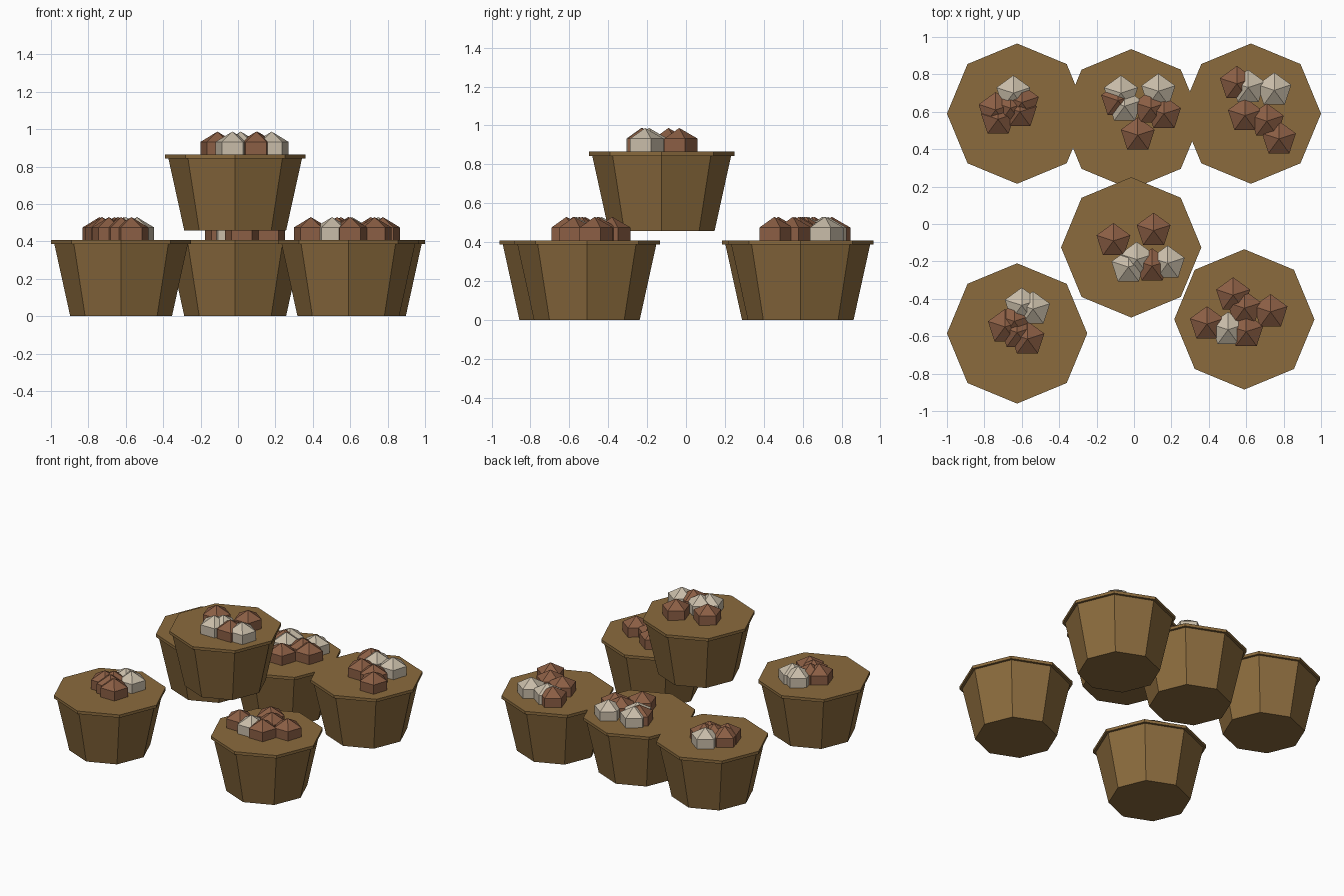
import bpy, bmesh
from math import radians, sin, cos, tau

if "Cube" in bpy.data.objects:
    bpy.data.objects.remove(bpy.data.objects["Cube"])


def material(name, rgb):
    m = bpy.data.materials.new(name)
    m.diffuse_color = (*rgb, 1)
    m.use_nodes = True
    m.node_tree.nodes["Principled BSDF"].inputs["Base Color"].default_value = m.diffuse_color
    return m


WOOD = material("wood", (0.258, 0.147, 0.047))
BROWN = material("brown_shell", (0.258, 0.112, 0.058))
PALE = material("pale_shell", (0.578, 0.503, 0.392))


def lathe(name, profile, sides, start, location, mat):
    """Flat-faced solid from (radius, z) rings; radius 0 makes a tip."""
    bm = bmesh.new()
    rings = []
    for r, z in profile:
        if r == 0:
            rings.append([bm.verts.new((0, 0, z))] * sides)
        else:
            rings.append([bm.verts.new((r * cos(start + tau * i / sides),
                                        r * sin(start + tau * i / sides), z))
                          for i in range(sides)])
    for low, high in zip(rings, rings[1:]):
        for i in range(sides):
            j = (i + 1) % sides
            corners = dict.fromkeys([low[i], low[j], high[j], high[i]])
            bm.faces.new(list(corners))
    if profile[0][0]:
        bm.faces.new(rings[0][::-1])
    if profile[-1][0]:
        bm.faces.new(rings[-1])
    bmesh.ops.recalc_face_normals(bm, faces=bm.faces)
    mesh = bpy.data.meshes.new(name)
    bm.to_mesh(mesh)
    bm.free()
    mesh.materials.append(mat)
    ob = bpy.data.objects.new(name, mesh)
    ob.location = location
    bpy.context.collection.objects.link(ob)
    return ob


# name, basket position, brown lump centres, pale lump centres (x, y)
BASKETS = [
    ("back_left", (-0.625, 0.59, 0),
     [(-0.74, 0.61), (-0.727, 0.56), (-0.61, 0.60), (-0.60, 0.65), (-0.66, 0.62)],
     [(-0.645, 0.70)]),
    ("back_middle", (-0.015, 0.56, 0),
     [(-0.085, 0.66), (0.09, 0.62), (0.16, 0.59), (0.02, 0.475)],
     [(-0.07, 0.70), (0.13, 0.71), (-0.05, 0.63)]),
    ("back_right", (0.625, 0.59, 0),
     [(0.55, 0.75), (0.593, 0.58), (0.71, 0.55), (0.775, 0.455)],
     [(0.61, 0.73), (0.75, 0.715)]),
    ("front_left", (-0.625, -0.585, 0),
     [(-0.69, -0.55), (-0.57, -0.615), (-0.64, -0.52), (-0.625, -0.58)],
     [(-0.60, -0.435), (-0.54, -0.455)]),
    ("front_right", (0.59, -0.51, 0),
     [(0.53, -0.38), (0.73, -0.47), (0.59, -0.45), (0.39, -0.535), (0.60, -0.575)],
     [(0.503, -0.565)]),
    ("top", (-0.015, -0.125, 0.457),
     [(-0.11, -0.09), (0.105, -0.035), (0.097, -0.225)],
     [(0.015, -0.19), (-0.03, -0.23), (0.18, -0.21)]),
]

R = 0.11  # lump radius: a coarse five-sided ball
BALL = [(0, -R), (R * 0.866, -R / 2), (R * 0.866, R / 2), (0, R)]

for name, pos, browns, pales in BASKETS:
    # tapered tub and its overhanging rim
    lathe(name + "_basket", [(0.272, 0), (0.36, 0.40)], 8, 0, pos, WOOD)
    lathe(name + "_rim", [(0.375, 0.387), (0.375, 0.408)], 8, 0, pos, WOOD)
    # lumps half sunk into the top
    for mat, centres in ((BROWN, browns), (PALE, pales)):
        for x, y in centres:
            lathe(name + "_lump", BALL, 5, radians(90),
                  (x, y, pos[2] + 0.42), mat)
